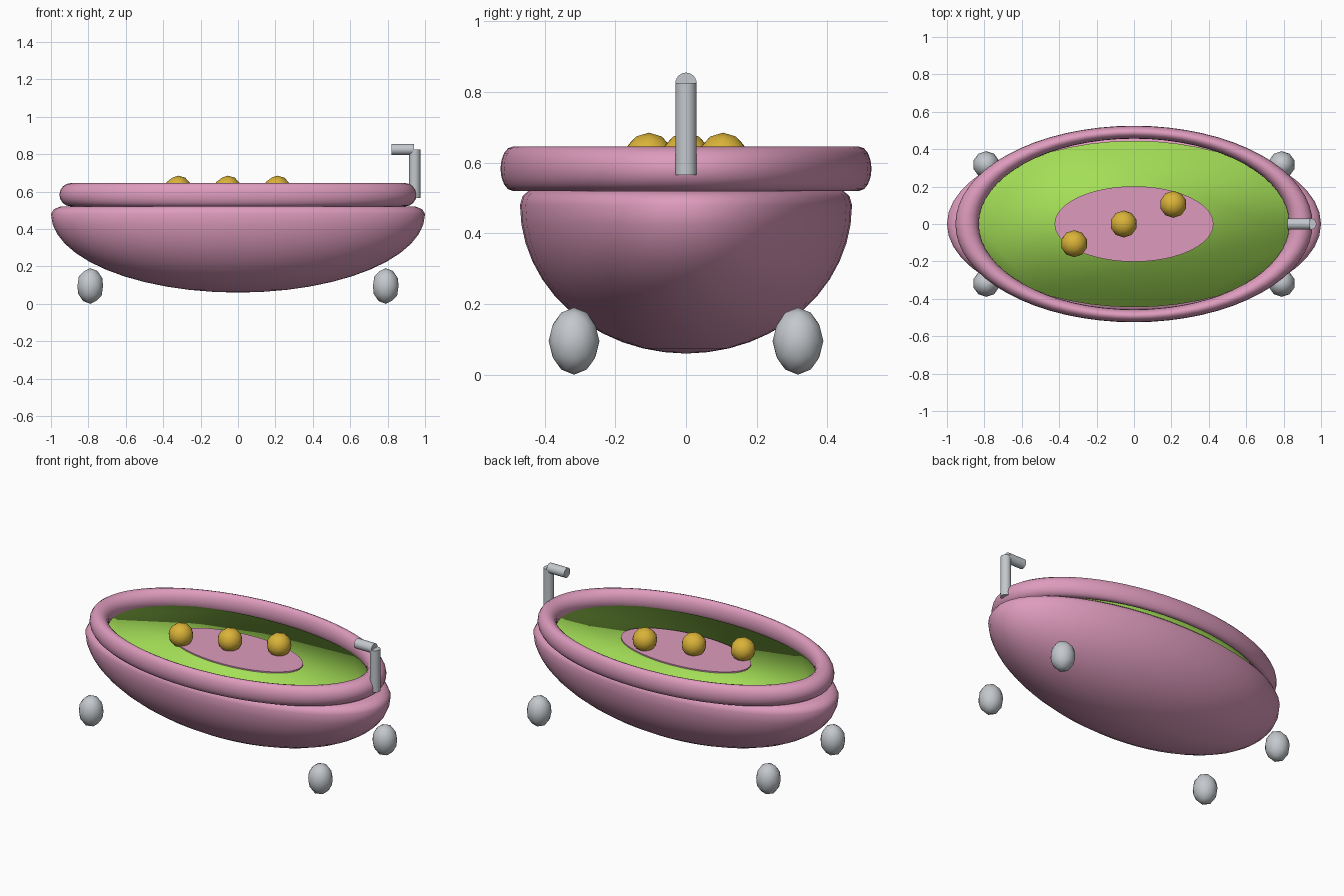
import bpy, bmesh, math
from mathutils import Matrix

if "Cube" in bpy.data.objects:
    bpy.data.objects.remove(bpy.data.objects["Cube"], do_unlink=True)


def material(name, rgb):
    m = bpy.data.materials.new(name)
    m.use_nodes = True
    m.diffuse_color = (*rgb, 1)
    m.node_tree.nodes["Principled BSDF"].inputs["Base Color"].default_value = (*rgb, 1)
    return m


pink = material("pink enamel", (0.73, 0.33, 0.51))
green = material("lime water", (0.37, 0.73, 0.095))
gold = material("gold", (0.70, 0.45, 0.04))
metal = material("pale metal", (0.55, 0.58, 0.61))


def finish(obj, name, mat, smooth=True):
    obj.name = name
    obj.data.materials.append(mat)
    for p in obj.data.polygons:
        p.use_smooth = smooth
    return obj


def from_bmesh(bm, name, mat, smooth=True):
    mesh = bpy.data.meshes.new(name)
    bmesh.ops.recalc_face_normals(bm, faces=bm.faces)
    bm.to_mesh(mesh)
    bm.free()
    obj = bpy.data.objects.new(name, mesh)
    bpy.context.collection.objects.link(obj)
    return finish(obj, name, mat, smooth)


def lathe(name, profile, squash, mat, segments=32, smooth=True):
    """Closed elliptical solid from (radius, height) rings, bottom to top."""
    bm = bmesh.new()
    rings = []
    for r, z in profile:
        rings.append([bm.verts.new((r * math.cos(a), squash * r * math.sin(a), z))
                      for a in (math.tau * i / segments for i in range(segments))])
    for low, high in zip(rings, rings[1:]):
        for i in range(segments):
            j = (i + 1) % segments
            bm.faces.new((low[i], low[j], high[j], high[i]))
    bm.faces.new(rings[0][::-1])
    bm.faces.new(rings[-1])
    return from_bmesh(bm, name, mat, smooth)


def ball(name, loc, size, mat):
    bm = bmesh.new()
    bmesh.ops.create_icosphere(bm, subdivisions=2, radius=1)
    bm.transform(Matrix.Translation(loc) @ Matrix.Diagonal((*size, 1)))
    return from_bmesh(bm, name, mat)


def rod(name, loc, radius, length, turn=0):
    bpy.ops.mesh.primitive_cylinder_add(vertices=24, radius=radius, depth=length,
                                        location=loc, rotation=(0, turn, 0))
    obj = finish(bpy.context.object, name, metal)
    bpy.ops.object.shade_smooth_by_angle(angle=math.radians(40))
    return obj


# Tub: lower half of an ellipsoid with a rounded shoulder
steps = 12
bowl = [(max(math.sin(t), 0.01), 0.48 - 0.42 * math.cos(t))
        for t in (math.pi / 2 * i / steps for i in range(steps + 1))]
lathe("tub_body", bowl + [(0.985, 0.505), (0.95, 0.52)], 0.47, pink, 48)

# Rolled rim
bpy.ops.mesh.primitive_torus_add(major_segments=64, minor_segments=16,
                                 major_radius=0.8925, minor_radius=0.0625,
                                 location=(0, 0, 0.583))
bpy.context.object.scale = (1, 0.55, 1)
finish(bpy.context.object, "tub_rim", pink)

# Water and the pink patch floating on it
lathe("water", [(0.89, 0.505), (0.89, 0.555)], 0.5, green, 48)
lathe("floating_patch", [(0.425, 0.556), (0.425, 0.564)], 0.475, pink, 48, False)

# Floating balls
for i, (x, y) in enumerate([(-0.32, -0.105), (-0.055, 0), (0.21, 0.105)]):
    ball(f"floating_ball_{i + 1}", (x, y, 0.613), (0.072,) * 3, gold)

# Feet
for sx, side in ((1, "left"), (-1, "right")):
    for sy, end in ((-1, "front"), (1, "back")):
        ball(f"{end}_{side}_foot", (0.79 * sx, 0.317 * sy, 0.095),
             (0.072, 0.072, 0.095), metal)

# Tap
rod("tap_post", (0.945, 0, 0.695), 0.03, 0.26)
rod("tap_spout", (0.88, 0, 0.825), 0.03, 0.12, math.pi / 2)
